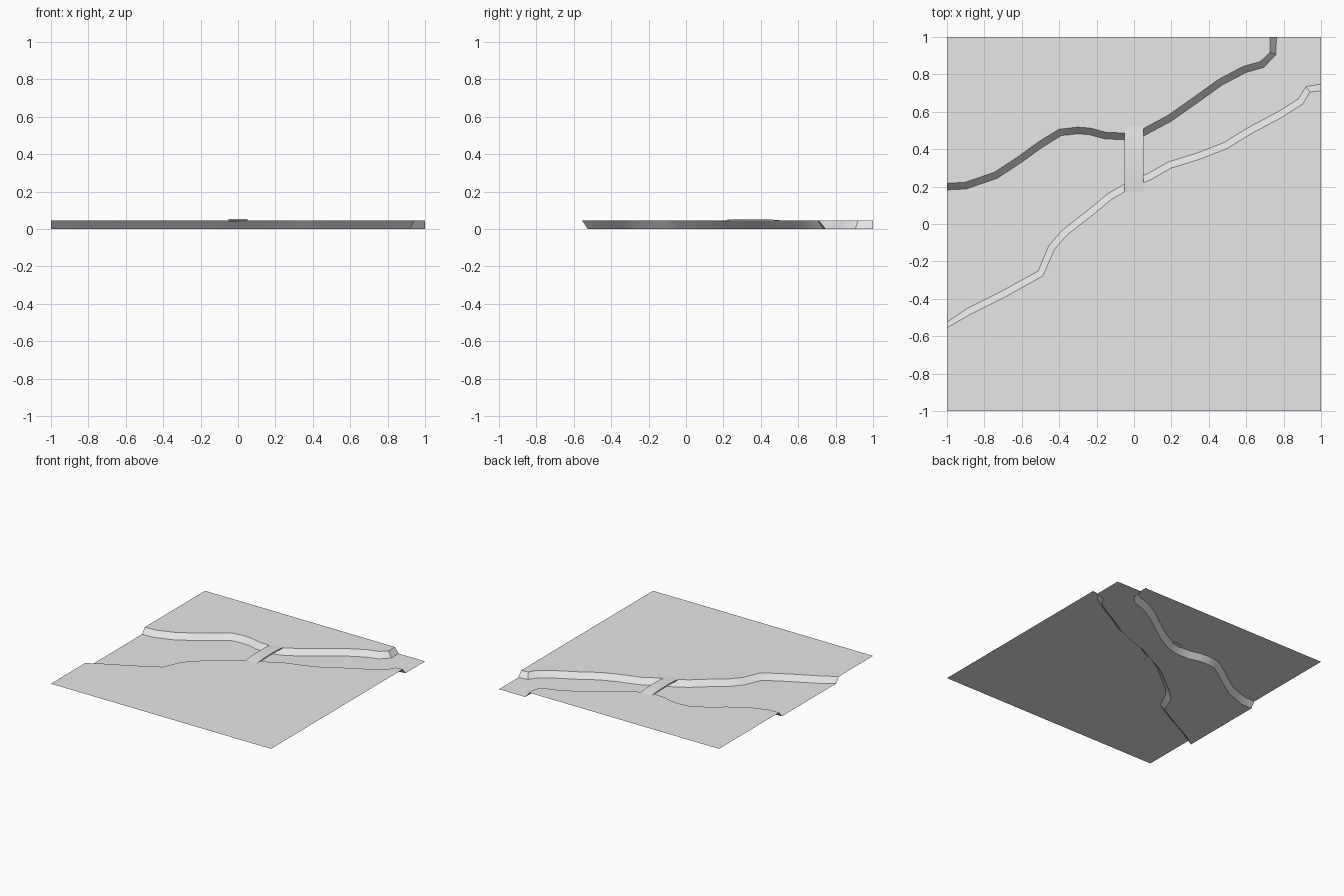
import bpy, bmesh
from mathutils import Vector

if "Cube" in bpy.data.objects:
    bpy.data.objects.remove(bpy.data.objects["Cube"], do_unlink=True)

LAND, BED, HALF = 0.045, 0.0, 0.018

grey = bpy.data.materials.new("plain grey")
grey.use_nodes = True
grey.diffuse_color = (0.8, 0.8, 0.8, 1)
grey.node_tree.nodes["Principled BSDF"].inputs["Base Color"].default_value = (0.8, 0.8, 0.8, 1)


def finish(name, bm):
    mesh = bpy.data.meshes.new(name)
    bm.to_mesh(mesh)
    bm.free()
    mesh.materials.append(grey)
    obj = bpy.data.objects.new(name, mesh)
    bpy.context.collection.objects.link(obj)
    bpy.ops.object.select_all(action="DESELECT")
    obj.select_set(True)
    bpy.context.view_layer.objects.active = obj
    bpy.ops.object.shade_smooth_by_angle()
    return obj


def offset(path, dist):
    """Shift a path sideways, to its left for a positive distance."""
    out = []
    for i, p in enumerate(path):
        t = (path[min(i + 1, len(path) - 1)] - path[max(i - 1, 0)]).normalized()
        out.append(p + Vector((-t.y, t.x)) * dist)
    out[0].x = -1
    return out


# Centre lines of the two river banks
south = [Vector(p) for p in (
    (-1, -.54), (-.88, -.465), (-.69, -.37), (-.5, -.265), (-.44, -.125), (-.37, -.045),
    (-.235, .06), (-.13, .147), (-.02, .21), (.085, .255), (.19, .315), (.35, .365),
    (.49, .42), (.62, .5), (.78, .585), (.89, .655), (.93, .72), (1, .73))]
north = [Vector(p) for p in (
    (-1, .2), (-.9, .205), (-.74, .26), (-.61, .345), (-.5, .425), (-.395, .49),
    (-.3, .5), (-.235, .495), (-.155, .473), (-.05, .468), (.05, .49), (.19, .565),
    (.325, .66), (.46, .757), (.59, .826), (.685, .853), (.743, .912), (.743, 1))]

s_top, s_foot = offset(south, -HALF), offset(south, HALF)
n_foot, n_top = offset(north, -HALF), offset(north, HALF)
for row in (s_top, s_foot):
    row[-1].x = 1
for row in (n_foot, n_top):
    row[-1].y = 1

# Ground sheet: low land, bank, river bed, bank, high land
bm = bmesh.new()
rows = [([Vector((p.x, -1)) for p in s_top], LAND), (s_top, LAND), (s_foot, BED),
        (n_foot, BED), (n_top, LAND), ([Vector((p.x, 1)) for p in n_top], LAND)]
grid = [[bm.verts.new((p.x, p.y, z)) for p in row] for row, z in rows]
for a, b in zip(grid, grid[1:]):
    for i in range(len(a) - 1):
        bm.faces.new((a[i], a[i + 1], b[i + 1], b[i]))
corner = bm.verts.new((1, 1, BED))
bm.faces.new((grid[2][-1], corner, grid[3][-1]))
bmesh.ops.remove_doubles(bm, verts=bm.verts, dist=0.0005)
bmesh.ops.dissolve_degenerate(bm, edges=bm.edges, dist=0.0005)
finish("river_terrain", bm)

# Slightly arched bridge slab
bm = bmesh.new()
arch = [(.17, .045), (.21, .049), (.27, .054), (.345, .055), (.42, .054), (.48, .049), (.52, .045)]
outline = arch + [(y, max(z - .012, .041)) for y, z in reversed(arch)]
side = bm.faces.new([bm.verts.new((-.05, y, z)) for y, z in outline])
ext = bmesh.ops.extrude_face_region(bm, geom=[side], use_keep_orig=True)
bmesh.ops.translate(bm, vec=(.1, 0, 0),
                    verts=[v for v in ext["geom"] if isinstance(v, bmesh.types.BMVert)])
bmesh.ops.recalc_face_normals(bm, faces=bm.faces)
finish("bridge", bm)
